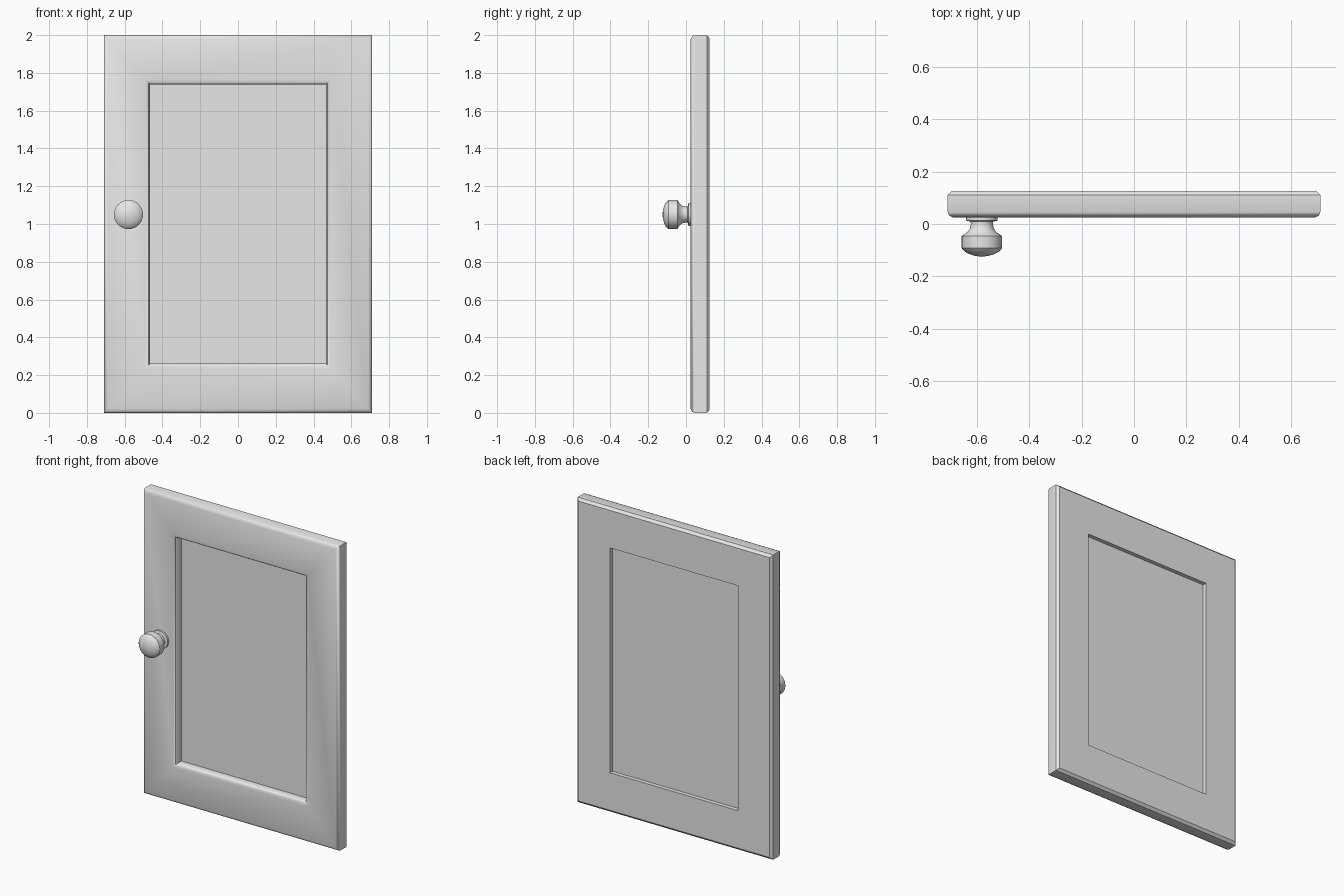
import bpy
import bmesh
import math

cube = bpy.data.objects.get("Cube")
if cube:
    bpy.data.objects.remove(cube, do_unlink=True)

grey = bpy.data.materials.new("light_grey")
grey.use_nodes = True
grey.diffuse_color = (0.8, 0.8, 0.8, 1)
grey.node_tree.nodes["Principled BSDF"].inputs["Base Color"].default_value = (0.8, 0.8, 0.8, 1)


def finish(name, bm, angle):
    bmesh.ops.recalc_face_normals(bm, faces=bm.faces)
    mesh = bpy.data.meshes.new(name)
    bm.to_mesh(mesh)
    bm.free()
    mesh.materials.append(grey)
    obj = bpy.data.objects.new(name, mesh)
    bpy.context.collection.objects.link(obj)
    bpy.ops.object.select_all(action="DESELECT")
    obj.select_set(True)
    bpy.context.view_layer.objects.active = obj
    bpy.ops.object.shade_smooth_by_angle(angle=math.radians(angle))
    return obj


def bridge(bm, a, b):
    for i in range(len(a)):
        j = (i + 1) % len(a)
        bm.faces.new((a[i], a[j], b[j], b[i]))


# Frame: a closed moulding section carried round the rectangle (inset, y)
W, H = 0.71, 1.0
section = [(0, 0.11), (0, 0.045), (0.006, 0.032), (0.02, 0.025),
           (0.222, 0.025), (0.236, 0.03), (0.243, 0.042),
           (0.245, 0.06), (0.245, 0.125), (0.015, 0.125)]
bm = bmesh.new()
rings = []
for inset, y in section:
    x, z = W - inset, H - inset * 1.07
    rings.append([bm.verts.new((sx * x, y, H + sz * z))
                  for sx, sz in ((-1, -1), (1, -1), (1, 1), (-1, 1))])
for k, ring in enumerate(rings):
    bridge(bm, ring, rings[(k + 1) % len(rings)])
finish("door_frame", bm, 40)

# Recessed panel, let slightly into the frame
bm = bmesh.new()
bmesh.ops.create_cube(bm, size=1)
for v in bm.verts:
    v.co = (v.co.x * 0.96, 0.088 + v.co.y * 0.02, H + v.co.z * 1.5)
finish("door_panel", bm, 30)

# Knob: a turned profile (radius, y) around the front-to-back axis
profile = [(0.06, 0.03), (0.06, 0.013), (0.043, 0.009), (0.042, 0.0),
           (0.046, -0.018), (0.056, -0.032), (0.077, -0.046), (0.077, -0.092),
           (0.066, -0.105), (0.05, -0.114), (0.028, -0.121)]
SIDES = 32
bm = bmesh.new()
rings = []
for r, y in profile:
    rings.append([bm.verts.new((-0.58 + r * math.cos(math.tau * i / SIDES), y,
                                1.05 + r * math.sin(math.tau * i / SIDES)))
                  for i in range(SIDES)])
for a, b in zip(rings, rings[1:]):
    bridge(bm, a, b)
bm.faces.new(rings[0])
tip = bm.verts.new((-0.58, -0.125, 1.05))
for i in range(SIDES):
    bm.faces.new((rings[-1][i], rings[-1][(i + 1) % SIDES], tip))
finish("door_knob", bm, 35)
